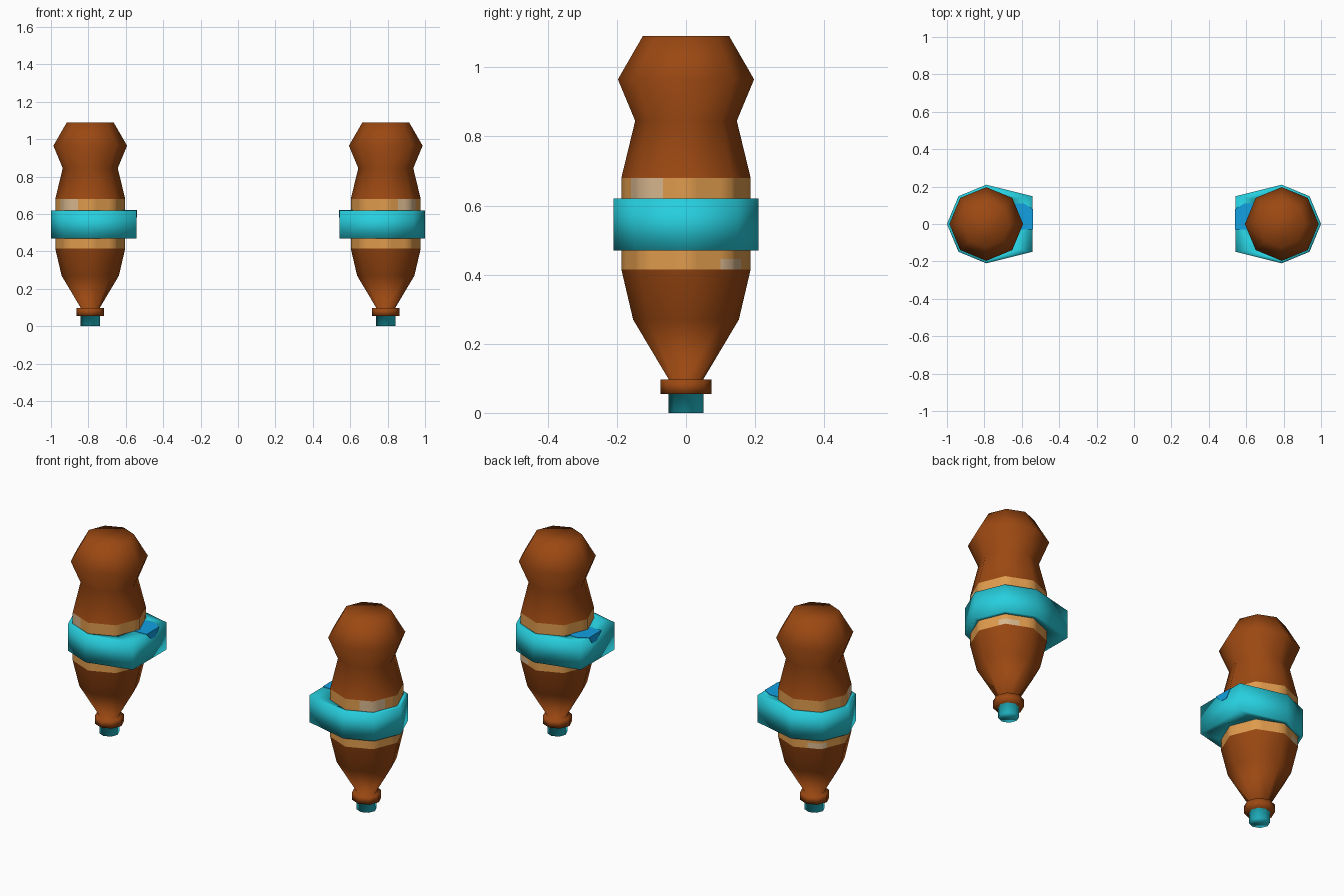
import bpy, bmesh, math

if "Cube" in bpy.data.objects:
    bpy.data.objects.remove(bpy.data.objects["Cube"])

CX = 0.79      # distance of each bottle from the centre
SIDES = 8


def material(name, rgb):
    m = bpy.data.materials.new(name)
    m.diffuse_color = (*rgb, 1)
    m.use_nodes = True
    m.node_tree.nodes["Principled BSDF"].inputs["Base Color"].default_value = m.diffuse_color
    return m


brown = material("brown", (0.33, 0.065, 0.006))
cyan = material("cyan", (0.02, 0.62, 0.73))
orange = material("orange", (0.74, 0.33, 0.075))
tan = material("light tan", (0.68, 0.47, 0.27))
blue = material("blue", (0.006, 0.35, 0.75))


def octagon(r, sub=1):
    """Octagon with corners on the axes; each side split into sub pieces."""
    c = [(r * math.cos(i * math.tau / SIDES), r * math.sin(i * math.tau / SIDES))
         for i in range(SIDES)]
    pts = []
    for i in range(SIDES):
        a, b = c[i], c[(i + 1) % SIDES]
        for k in range(sub):
            t = k / sub
            pts.append((a[0] + (b[0] - a[0]) * t, a[1] + (b[1] - a[1]) * t))
    return pts


def loft(name, loops, mats, cap_start=False, cap_end=False, closed=False,
         smooth=True, rule=None):
    """Skin (outline, z) loops on the right side and mirror them to the left."""
    bm = bmesh.new()
    rings = [[bm.verts.new((CX + x, y, z)) for x, y in pts] for pts, z in loops]
    pairs = list(zip(rings, rings[1:]))
    if closed:
        pairs.append((rings[-1], rings[0]))
    n = len(rings[0])
    for a, b in pairs:
        for i in range(n):
            j = (i + 1) % n
            bm.faces.new((a[i], a[j], b[j], b[i]))
    if cap_start:
        bm.faces.new(rings[0][::-1])
    if cap_end:
        bm.faces.new(rings[-1])
    for f in bm.faces:
        f.smooth = smooth
        if rule:
            f.material_index = rule(f.calc_center_median())
    me = bpy.data.meshes.new(name)
    bm.to_mesh(me)
    bm.free()
    for m in mats:
        me.materials.append(m)
    ob = bpy.data.objects.new(name, me)
    bpy.context.collection.objects.link(ob)
    mod = ob.modifiers.new("mirror", 'MIRROR')
    mod.use_mirror_merge = False
    return ob


# Lower body: cyan tip, flange, flaring cone
lower = [(0.051, 0), (0.051, 0.055), (0.074, 0.055), (0.074, 0.097),
         (0.05, 0.097), (0.153, 0.27), (0.187, 0.415)]
loft("lower_body", [(octagon(r), z) for r, z in lower], [brown, cyan],
     cap_start=True, rule=lambda c: 1 if c.z < 0.05 else 0)

# Upper body: waist and bulging head
upper = [(0.187, 0.68), (0.147, 0.845), (0.197, 0.965), (0.125, 1.09)]
loft("upper_body", [(octagon(r), z) for r, z in upper], [brown], cap_end=True)


# Label stripe with worn light patches
def worn(c):
    a = math.degrees(math.atan2(c.y, c.x - CX))
    if c.z > 0.55:
        return 1 if -70 < a < -20 else 0
    return 1 if c.z < 0.45 and 32 < a < 66 else 0


loft("label_stripe", [(octagon(0.187, 4), z) for z in (0.415, 0.445, 0.55, 0.68)],
     [orange, tan], rule=worn)


# Belt: octagon ring whose inner side is pulled out into a flat block
def belt_outline(r):
    pts = octagon(r)
    if r > 0.2:
        for i in (3, 4, 5):
            pts[i] = (-0.248, pts[i][1])
    return pts


loft("belt", [(belt_outline(r), z) for r, z in
              [(0.21, 0.47), (0.21, 0.62), (0.183, 0.62), (0.183, 0.47)]],
     [cyan], closed=True)

# Blue mark on the top and end of the belt block
top_mark = [(-0.248, -0.03), (-0.165, -0.03), (-0.15, 0.11), (-0.2, 0.11), (-0.248, 0.08)]
loft("belt_mark_top", [(top_mark, 0.617), (top_mark, 0.622)], [blue],
     cap_start=True, cap_end=True, smooth=False)
end_low = [(-0.25, 0.01), (-0.246, 0.01), (-0.246, 0.05), (-0.25, 0.05)]
end_high = [(-0.25, -0.03), (-0.246, -0.03), (-0.246, 0.08), (-0.25, 0.08)]
loft("belt_mark_end", [(end_low, 0.58), (end_high, 0.622)], [blue],
     cap_start=True, cap_end=True, smooth=False)
